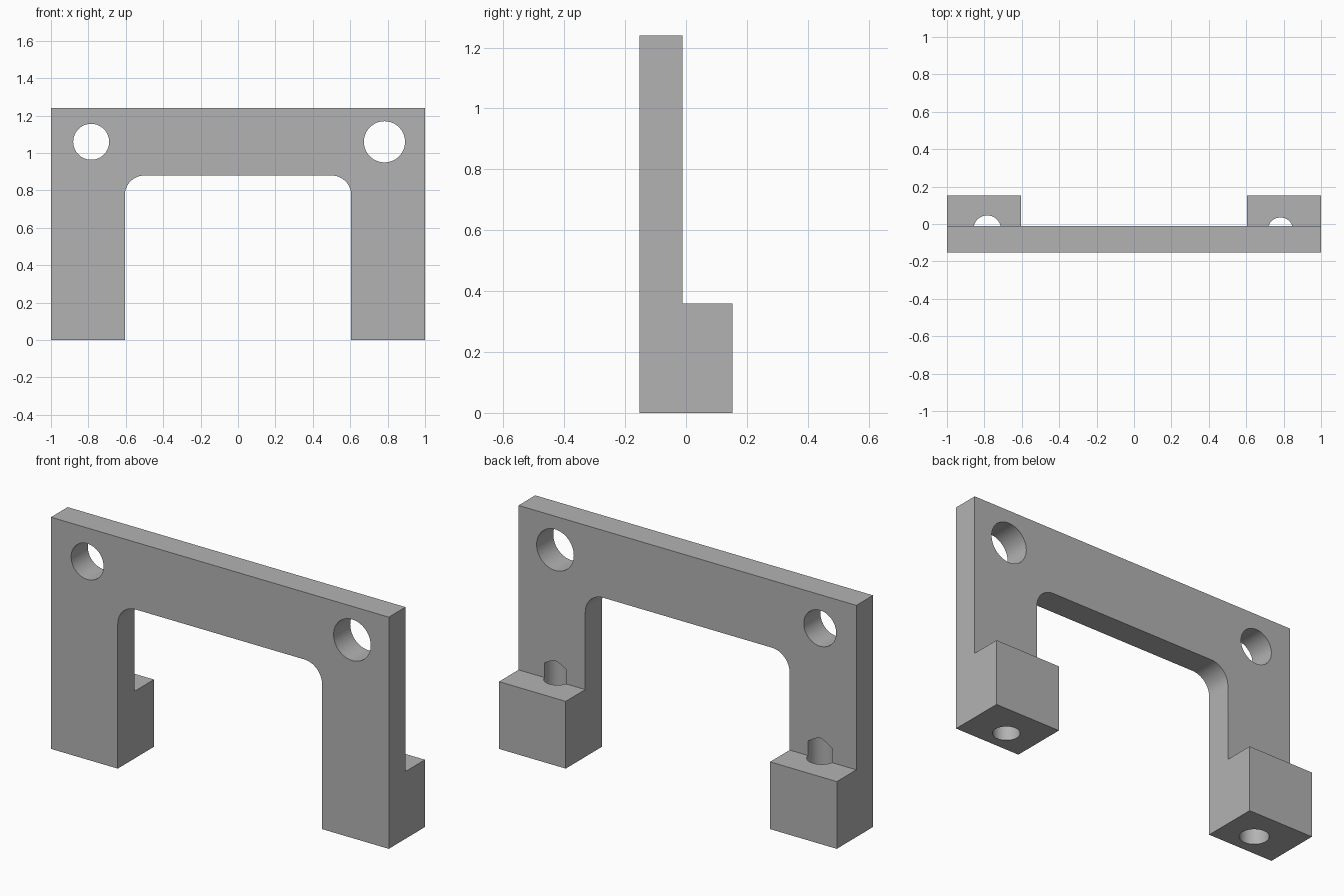
import bpy, bmesh, math
from mathutils import Matrix, Vector

cube = bpy.data.objects.get("Cube")
if cube:
    bpy.data.objects.remove(cube, do_unlink=True)

# Overall sizes
HALF_W, HEIGHT = 1.0, 1.24
FRONT, PLATE_BACK, FOOT_BACK = -0.153, -0.012, 0.153
FOOT_TOP = 0.36
OPEN_HALF, OPEN_TOP, FILLET = 0.605, 0.88, 0.105

grey = bpy.data.materials.new("plain grey")
grey.use_nodes = True
grey.diffuse_color = (0.45, 0.45, 0.45, 1)
grey.node_tree.nodes["Principled BSDF"].inputs["Base Color"].default_value = grey.diffuse_color


def make_object(name, bm):
    bmesh.ops.recalc_face_normals(bm, faces=bm.faces)
    mesh = bpy.data.meshes.new(name)
    bm.to_mesh(mesh)
    bm.free()
    mesh.materials.append(grey)
    obj = bpy.data.objects.new(name, mesh)
    bpy.context.collection.objects.link(obj)
    return obj


def prism(name, points, direction):
    """Extrude a closed outline along a direction."""
    bm = bmesh.new()
    face = bm.faces.new([bm.verts.new(p) for p in points])
    moved = bmesh.ops.extrude_face_region(bm, geom=[face])["geom"]
    verts = [g for g in moved if isinstance(g, bmesh.types.BMVert)]
    bmesh.ops.translate(bm, vec=Vector(direction), verts=verts)
    return make_object(name, bm)


def cylinder(name, radius, length, matrix, tip=0.0):
    """Cylinder cutter, with an optional conical drill tip."""
    bm = bmesh.new()
    bmesh.ops.create_cone(bm, cap_ends=True, segments=64,
                          radius1=radius, radius2=radius, depth=length)
    if tip:
        top = max(bm.faces, key=lambda f: f.calc_center_median().z)
        centre = bmesh.ops.poke(bm, faces=[top])["verts"][0]
        centre.co.z = length / 2 + tip
    bmesh.ops.transform(bm, matrix=matrix, verts=bm.verts)
    return make_object(name, bm)


# Bracket body: L-shaped section swept across the width
section = [(FRONT, 0), (FOOT_BACK, 0), (FOOT_BACK, FOOT_TOP),
           (PLATE_BACK, FOOT_TOP), (PLATE_BACK, HEIGHT), (FRONT, HEIGHT)]
bracket = prism("bracket", [(-HALF_W, y, z) for y, z in section], (2 * HALF_W, 0, 0))

# Opening between the legs, with rounded upper corners
arch = [(OPEN_HALF, -0.1)]
for side, start in ((1, 0), (-1, 90)):
    for i in range(17):
        a = math.radians(start + 90 * i / 16)
        arch.append((side * (OPEN_HALF - FILLET) + FILLET * math.cos(a),
                     OPEN_TOP - FILLET + FILLET * math.sin(a)))
arch.append((-OPEN_HALF, -0.1))
cutters = [prism("opening_cutter", [(x, -0.4, z) for x, z in arch], (0, 0.8, 0))]

# Mounting holes through the plate, and drilled bores up through the feet
BORE_END = 0.438
for x, hole_r, bore_r, bore_y in ((-0.785, 0.096, 0.073, -0.027),
                                  (0.783, 0.11, 0.067, -0.032)):
    cutters.append(cylinder("mounting_hole_cutter", hole_r, 0.8,
                            Matrix.Translation((x, 0, 1.06)) @ Matrix.Rotation(math.pi / 2, 4, "X")))
    cutters.append(cylinder("foot_bore_cutter", bore_r, BORE_END + 0.1,
                            Matrix.Translation((x, bore_y, (BORE_END - 0.1) / 2)),
                            tip=0.6 * bore_r))

for cutter in cutters:
    mod = bracket.modifiers.new(cutter.name, "BOOLEAN")
    mod.operation = "DIFFERENCE"
    mod.solver = "EXACT"
    mod.object = cutter

# Bake the cuts and drop the cutters
bpy.context.view_layer.update()
baked = bpy.data.meshes.new_from_object(
    bracket.evaluated_get(bpy.context.evaluated_depsgraph_get()))
bracket.modifiers.clear()
bracket.data = baked
for cutter in cutters:
    bpy.data.objects.remove(cutter, do_unlink=True)

# Smooth the round surfaces, keep the edges sharp
bpy.ops.object.select_all(action="DESELECT")
bracket.select_set(True)
bpy.context.view_layer.objects.active = bracket
bpy.ops.object.shade_smooth_by_angle(angle=math.radians(25))
